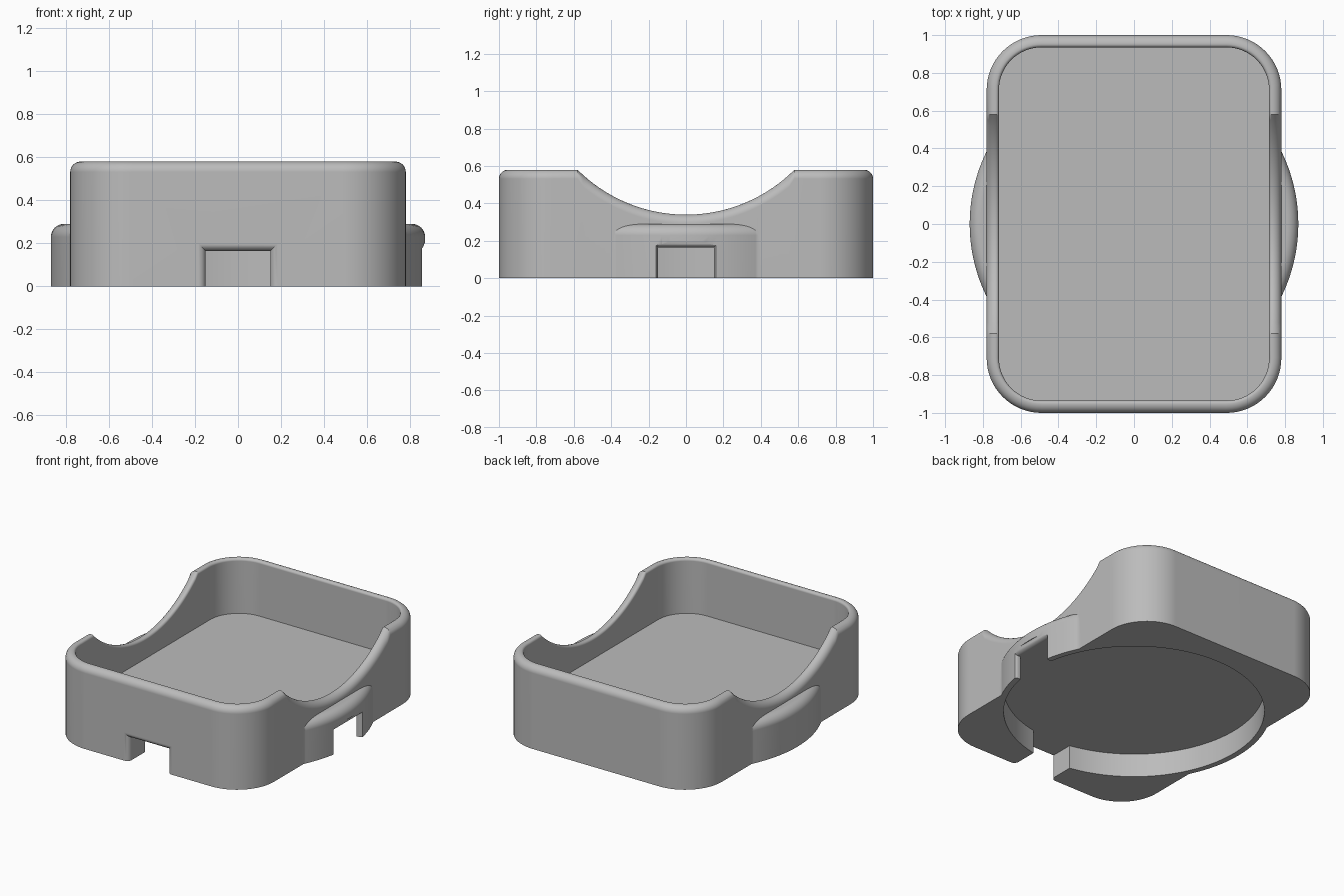
import bpy, bmesh, math

if "Cube" in bpy.data.objects:
    bpy.data.objects.remove(bpy.data.objects["Cube"], do_unlink=True)

HX, HY, TOP, CORNER = 0.78, 1.0, 0.58, 0.29
FLOOR, RECESS = 0.195, 0.165
OUT_R, IN_R = 0.048, 0.017
SCOOP_R, SCOOP_Z, SCOOP_Y = 0.82, 1.16, 0.58

grey = bpy.data.materials.new("warm_grey")
grey.use_nodes = True
grey.diffuse_color = (0.5, 0.5, 0.5, 1)
grey.node_tree.nodes["Principled BSDF"].inputs["Base Color"].default_value = (0.5, 0.5, 0.5, 1)


def loft(name, rows):
    """Skin a stack of closed rings and cap both ends."""
    bm = bmesh.new()
    rings = [[bm.verts.new(p) for p in row] for row in rows]
    n = len(rings[0])
    for a, b in zip(rings, rings[1:]):
        for i in range(n):
            j = (i + 1) % n
            bm.faces.new((a[i], a[j], b[j], b[i]))
    bm.faces.new(rings[0][::-1])
    bm.faces.new(rings[-1])
    bmesh.ops.recalc_face_normals(bm, faces=bm.faces)
    mesh = bpy.data.meshes.new(name)
    bm.to_mesh(mesh)
    bm.free()
    mesh.materials.append(grey)
    obj = bpy.data.objects.new(name, mesh)
    bpy.context.collection.objects.link(obj)
    return obj


def combine(obj, tool, operation):
    mod = obj.modifiers.new("combine", "BOOLEAN")
    mod.operation, mod.solver, mod.object = operation, "EXACT", tool
    bpy.context.view_layer.objects.active = obj
    bpy.ops.object.modifier_apply(modifier=mod.name)
    bpy.data.objects.remove(tool, do_unlink=True)


def circle(radius, z, n=128):
    return [(radius * math.cos(math.tau * i / n), radius * math.sin(math.tau * i / n), z)
            for i in range(n)]


def box_rows(hx, hy, z0, z1):
    return [[(hx, hy, z), (-hx, hy, z), (-hx, -hy, z), (hx, -hy, z)] for z in (z0, z1)]


# Outline: rounded rectangle with its outward normals
outline = []
for q, (sx, sy) in enumerate([(1, 1), (-1, 1), (-1, -1), (1, -1)]):
    for i in range(17):
        a = (q + i / 16) * math.pi / 2
        nx, ny = math.cos(a), math.sin(a)
        outline.append((sx * (HX - CORNER) + CORNER * nx,
                        sy * (HY - CORNER) + CORNER * ny, nx, ny))
    if sx * sy < 0:  # long sides carry the scoop
        outline += [(sx * HX, sx * SCOOP_Y * (i / 20 - 1), sx, 0) for i in range(41)]


def rim(p):
    """Rim height and the stretch of its rounding on the scoop slope."""
    y = p[1]
    if abs(y) >= SCOOP_Y:
        return TOP, 1
    drop = math.sqrt(SCOOP_R ** 2 - y * y)
    return min(TOP, SCOOP_Z - drop), SCOOP_R / drop


# Wall section: (inset, depth below rim), rounded outside and inside
section = []
for i in range(9):
    a = i / 8 * math.pi / 2
    section.append((OUT_R * (1 - math.cos(a)), OUT_R * (1 - math.sin(a))))
for i in range(5):
    a = i / 4 * math.pi / 2
    section.append((OUT_R + IN_R * math.sin(a), IN_R * (1 - math.cos(a))))


def ring(inset, height):
    return [(p[0] - p[2] * inset, p[1] - p[3] * inset, height(p)) for p in outline]


rows = [ring(0, lambda p: 0)]
for inset, depth in section:
    rows.append(ring(inset, lambda p: rim(p)[0] - depth * rim(p)[1]))
rows.append(ring(OUT_R + IN_R, lambda p: FLOOR))
tray = loft("tray", rows)

# Side bulges: round-topped disc kept only outside the cavity
R, FILLET, HIGH = 0.87, 0.06, 0.29
rows = [circle(R, 0)]
for i in range(9):
    a = i / 8 * math.pi / 2
    rows.append(circle(R - FILLET * (1 - math.cos(a)), HIGH - FILLET * (1 - math.sin(a))))
bulge = loft("side_bulges", rows)
combine(bulge, loft("cavity_cutter", box_rows(0.75, 1.1, -0.5, 0.8)), "DIFFERENCE")
combine(tray, bulge, "UNION")

# Round recess underneath
combine(tray, loft("recess_cutter", [circle(0.83, -0.1), circle(0.83, RECESS)]), "DIFFERENCE")


# Cable notches with a rounded outer edge, at the front and on the left
def notch(name, face, place):
    r = 0.035
    steps = [(face - 0.25, 0)]
    for i in range(7):
        a = i / 6 * math.pi / 2
        steps.append((face - r + r * math.sin(a), r * (1 - math.cos(a))))
    steps.append((face + 0.1, r))
    rows = []
    for d, e in steps:
        w, h = 0.15 + e, RECESS + e
        rows.append([place(u, d, z) for u, z in ((-w, -0.1), (w, -0.1), (w, h), (-w, h))])
    combine(tray, loft(name, rows), "DIFFERENCE")


notch("front_notch_cutter", HY, lambda u, d, z: (u, -d, z))
notch("side_notch_cutter", 0.865, lambda u, d, z: (d, u, z))

# Smooth shading with crisp edges
bpy.ops.object.select_all(action="DESELECT")
tray.select_set(True)
bpy.context.view_layer.objects.active = tray
bpy.ops.object.shade_smooth_by_angle(angle=math.radians(30))
weighted = tray.modifiers.new("even_shading", "WEIGHTED_NORMAL")
weighted.keep_sharp = True
